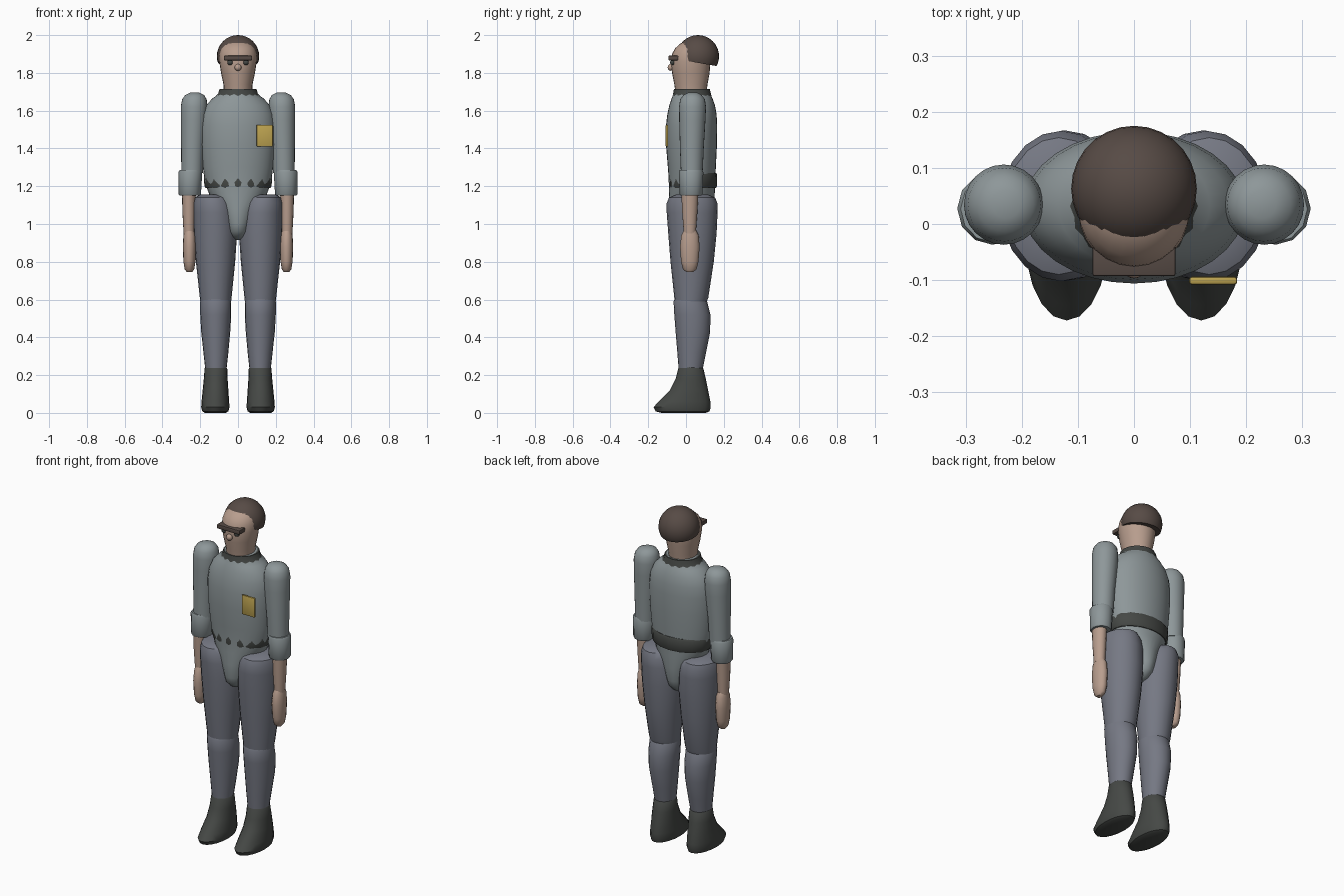
import bpy, bmesh, math
from mathutils import Matrix, Vector


def mat(name, rgb):
    m = bpy.data.materials.new(name)
    m.diffuse_color = (*rgb, 1)
    return m


SHIRT = mat("shirt", (0.27, 0.31, 0.32))
TROUSER = mat("trouser", (0.18, 0.19, 0.23))
SKIN = mat("skin", (0.48, 0.34, 0.27))
HAIR = mat("hair", (0.095, 0.07, 0.06))
DARK = mat("dark", (0.06, 0.065, 0.06))
GOLD = mat("gold", (0.5, 0.36, 0.08))


def finish(name, bm, m, angle=40):
    bmesh.ops.recalc_face_normals(bm, faces=bm.faces)
    for f in bm.faces:
        f.smooth = True
    me = bpy.data.meshes.new(name)
    bm.to_mesh(me)
    bm.free()
    me.set_sharp_from_angle(angle=math.radians(angle))
    me.materials.append(m)
    ob = bpy.data.objects.new(name, me)
    bpy.context.collection.objects.link(ob)
    return ob


def loft(name, rings, m, n=24, side=1, angle=40):
    """Stack of ellipses: (z, centre x, half width, front y, back y)."""
    bm = bmesh.new()
    loops = []
    for z, cx, rx, y0, y1 in rings:
        cy, ry = (y0 + y1) / 2, (y1 - y0) / 2
        loops.append([bm.verts.new((side * (cx + rx * math.sin(2 * math.pi * i / n)),
                                    cy - ry * math.cos(2 * math.pi * i / n), z))
                      for i in range(n)])
    for a, b in zip(loops, loops[1:]):
        for i in range(n):
            j = (i + 1) % n
            bm.faces.new((a[i], a[j], b[j], b[i]))
    bm.faces.new(loops[0])
    bm.faces.new(loops[-1])
    return finish(name, bm, m, angle)


def ball(name, loc, scale, m):
    bm = bmesh.new()
    bmesh.ops.create_uvsphere(bm, u_segments=16, v_segments=10, radius=1)
    bm.transform(Matrix.Translation(loc) @ Matrix.Diagonal((*scale, 1)))
    return finish(name, bm, m)


def box(name, lo, hi, m, bevel):
    lo, hi = Vector(lo), Vector(hi)
    bm = bmesh.new()
    bmesh.ops.create_cube(bm, size=1)
    bm.transform(Matrix.Translation((lo + hi) / 2) @ Matrix.Diagonal((*(hi - lo), 1)))
    bmesh.ops.bevel(bm, geom=bm.edges[:], offset=bevel, segments=2, profile=0.5, affect='EDGES')
    return finish(name, bm, m)


# Torso with pelvis, belt and collar
loft("torso", [
    (0.915, 0, 0.025, 0.00, 0.06), (0.93, 0, 0.048, -0.045, 0.10),
    (0.96, 0, 0.064, -0.078, 0.13), (1.00, 0, 0.072, -0.09, 0.143),
    (1.08, 0, 0.105, -0.092, 0.15), (1.15, 0, 0.15, -0.09, 0.152),
    (1.22, 0, 0.175, -0.09, 0.153), (1.30, 0, 0.186, -0.096, 0.158),
    (1.42, 0, 0.197, -0.106, 0.164), (1.52, 0, 0.198, -0.106, 0.165),
    (1.58, 0, 0.19, -0.099, 0.162), (1.63, 0, 0.168, -0.088, 0.153),
    (1.665, 0, 0.135, -0.076, 0.14), (1.69, 0, 0.1, -0.066, 0.128),
    (1.715, 0, 0.088, -0.058, 0.118)], SHIRT, 32)
loft("belt", [(1.19, 0, 0.170, -0.089, 0.158), (1.20, 0, 0.178, -0.091, 0.163),
              (1.26, 0, 0.181, -0.092, 0.165), (1.27, 0, 0.176, -0.089, 0.160)], DARK, 16)
loft("collar", [(1.67, 0, 0.123, -0.073, 0.136), (1.69, 0, 0.105, -0.068, 0.132),
                (1.715, 0, 0.098, -0.064, 0.126)], DARK, 16)
box("chest_badge", (0.098, -0.108, 1.41), (0.184, -0.094, 1.525), GOLD, 0.005)

# Head and face
loft("head", [(1.69, 0, 0.074, -0.055, 0.108), (1.74, 0, 0.077, -0.062, 0.114),
              (1.80, 0, 0.09, -0.074, 0.125), (1.86, 0, 0.099, -0.081, 0.13),
              (1.90, 0, 0.099, -0.074, 0.13), (1.93, 0, 0.09, -0.058, 0.12),
              (1.955, 0, 0.072, -0.03, 0.10), (1.97, 0, 0.04, 0.0, 0.08)], SKIN)
box("brow_visor", (-0.074, -0.093, 1.866), (0.074, -0.03, 1.891), HAIR, 0.004)
ball("nose", (0, -0.081, 1.829), (0.018, 0.016, 0.018), SKIN)

# Hair cap, cut by a plane tilted down towards the back
bm = bmesh.new()
bmesh.ops.create_uvsphere(bm, u_segments=28, v_segments=16, radius=0.112)
bm.transform(Matrix.Translation((0, 0.063, 1.888)))
bmesh.ops.bisect_plane(bm, geom=bm.verts[:] + bm.edges[:] + bm.faces[:],
                       plane_co=(0, 0.17, 1.835), plane_no=(0, -0.17, -1), clear_outer=True)
bmesh.ops.holes_fill(bm, edges=[e for e in bm.edges if e.is_boundary], sides=0)
finish("hair", bm, HAIR)

for s, tag in ((-1, "right"), (1, "left")):
    ball(tag + "_eye", (s * 0.042, -0.071, 1.855), (0.015, 0.013, 0.014), DARK)

    # Arm: sleeve, rolled cuff, forearm, hand
    loft(tag + "_sleeve", [
        (1.27, 0.243, 0.057, -0.027, 0.088), (1.40, 0.24, 0.061, -0.032, 0.094),
        (1.55, 0.234, 0.069, -0.036, 0.103), (1.62, 0.232, 0.071, -0.037, 0.106),
        (1.66, 0.231, 0.065, -0.031, 0.1), (1.683, 0.229, 0.05, -0.014, 0.083),
        (1.695, 0.228, 0.025, 0.01, 0.06)], SHIRT, 24, s)
    loft(tag + "_cuff", [
        (1.15, 0.255, 0.054, -0.028, 0.082), (1.158, 0.255, 0.059, -0.034, 0.087),
        (1.275, 0.252, 0.063, -0.037, 0.092), (1.285, 0.251, 0.058, -0.033, 0.087)],
        SHIRT, 12, s)
    loft(tag + "_forearm", [
        (0.95, 0.259, 0.029, -0.012, 0.052), (1.06, 0.26, 0.034, -0.02, 0.06),
        (1.17, 0.26, 0.037, -0.025, 0.066)], SKIN, 16, s)
    loft(tag + "_hand", [
        (0.745, 0.257, 0.014, 0.002, 0.036), (0.76, 0.257, 0.025, -0.016, 0.056),
        (0.80, 0.257, 0.032, -0.026, 0.066), (0.88, 0.257, 0.035, -0.032, 0.072),
        (0.94, 0.257, 0.032, -0.025, 0.067), (0.965, 0.258, 0.026, -0.012, 0.054)],
        SKIN, 16, s)

    # Leg: thigh, shin, boot
    loft(tag + "_thigh", [
        (0.575, 0.118, 0.08, -0.058, 0.105), (0.61, 0.118, 0.084, -0.062, 0.118),
        (0.80, 0.119, 0.104, -0.082, 0.147), (0.95, 0.12, 0.115, -0.094, 0.162),
        (1.06, 0.124, 0.114, -0.102, 0.167), (1.11, 0.13, 0.108, -0.102, 0.166),
        (1.14, 0.134, 0.095, -0.09, 0.154), (1.155, 0.137, 0.065, -0.055, 0.12)],
        TROUSER, 20, s)
    loft(tag + "_shin", [
        (0.22, 0.117, 0.055, -0.038, 0.086), (0.32, 0.117, 0.066, -0.046, 0.106),
        (0.43, 0.118, 0.077, -0.055, 0.128), (0.52, 0.118, 0.082, -0.062, 0.129),
        (0.59, 0.118, 0.082, -0.066, 0.112), (0.61, 0.118, 0.075, -0.055, 0.1)],
        TROUSER, 20, s)
    loft(tag + "_boot", [
        (0.0, 0.12, 0.055, -0.13, 0.105), (0.008, 0.12, 0.069, -0.16, 0.124),
        (0.03, 0.12, 0.075, -0.172, 0.131), (0.06, 0.12, 0.073, -0.145, 0.129),
        (0.12, 0.119, 0.068, -0.085, 0.117), (0.18, 0.118, 0.063, -0.055, 0.105),
        (0.235, 0.117, 0.06, -0.041, 0.092), (0.242, 0.117, 0.055, -0.036, 0.086)],
        DARK, 20, s)
